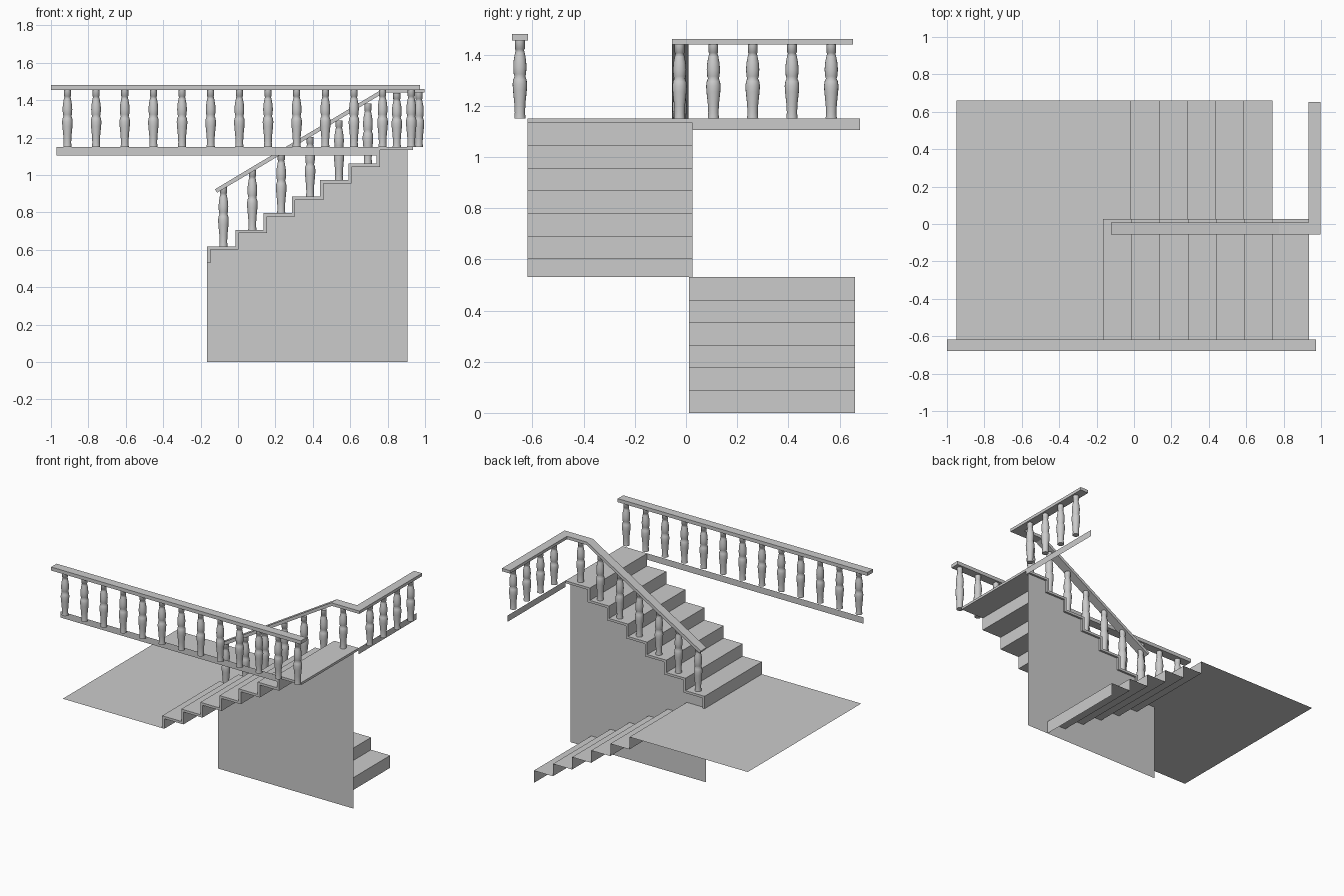
import bpy, bmesh, math

if "Cube" in bpy.data.objects:
    bpy.data.objects.remove(bpy.data.objects["Cube"])

RUN, RISE, T = 0.151, 0.0885, 0.017     # tread depth, riser height, slab thickness
X0, Z0 = -0.165, 0.53                   # foot of the upper flight


def finish(name, bm):
    bmesh.ops.recalc_face_normals(bm, faces=bm.faces)
    me = bpy.data.meshes.new(name)
    bm.to_mesh(me)
    bm.free()
    ob = bpy.data.objects.new(name, me)
    bpy.context.collection.objects.link(ob)
    return ob


def prism(name, pts, y0, y1):
    """Closed x-z outline extruded along y (flat face when y0 == y1)."""
    bm = bmesh.new()
    f = bm.faces.new([bm.verts.new((x, y0, z)) for x, z in pts])
    if y1 != y0:
        r = bmesh.ops.extrude_face_region(bm, geom=[f])
        vs = [v for v in r["geom"] if isinstance(v, bmesh.types.BMVert)]
        bmesh.ops.translate(bm, verts=vs, vec=(0, y1 - y0, 0))
    return finish(name, bm)


def strip(name, pts, y0, y1):
    """Open x-z path swept along y as a single sheet."""
    bm = bmesh.new()
    rows = [[bm.verts.new((x, y, z)) for y in (y0, y1)] for x, z in pts]
    for a, b in zip(rows, rows[1:]):
        bm.faces.new((a[0], b[0], b[1], a[1]))
    return finish(name, bm)


def box_pts(x0, x1, z0, z1):
    return [(x0, z0), (x1, z0), (x1, z1), (x0, z1)]


# upper flight: stepped slab
top, under = [], []
for k in range(7):
    x, z = X0 + RUN * k, Z0 + RISE * k
    top += [(x, z), (x, z + RISE)]
    under += [(x + T, z - (T if k else 0)), (x + T, z + RISE - T)]
# drop the lower duplicate of each inner corner by keeping the path continuous
ztop = Z0 + 7 * RISE
prism("upper_flight", top + [(0.935, ztop), (0.935, ztop - T)] + under[::-1], -0.62, 0.026)

# wall beneath the upper flight
prism("stair_wall", [(X0, 0), (X0, Z0)] + under + [(0.905, ztop - T), (0.905, 0)], 0.012, 0.012)

# lower flight and landing: thin sheets
path = []
for k in range(6):
    x = 0.74 - RUN * k
    path += [(x, Z0 / 6 * k), (x, Z0 / 6 * (k + 1))]
strip("lower_flight", path + [(X0, Z0)], 0.012, 0.66)
strip("landing", [(X0, Z0), (-0.95, Z0)], -0.62, 0.66)

# fascia strips at the upper floor edge
prism("front_fascia", box_pts(-0.97, 0.757, 1.105, 1.15), -0.62, -0.62)
strip("side_fascia", [(0.935, 1.105), (0.935, 1.15)], 0.026, 0.68)

# handrails
prism("front_handrail", box_pts(-1.0, 0.972, 1.455, 1.48), -0.68, -0.618)
prism("stair_handrail", [(-0.123, 0.924), (0.775, 1.461), (0.997, 1.461), (0.997, 1.44),
                         (0.78, 1.44), (-0.112, 0.905)], -0.055, 0.009)
prism("side_handrail", box_pts(0.934, 0.997, 1.44, 1.461), 0.009, 0.652)

# turned baluster, unit height profile (radius, height fraction)
PROFILE = [(0, 0), (0.022, 0), (0.020, 0.08), (0.022, 0.2), (0.027, 0.36), (0.0285, 0.44),
           (0.026, 0.5), (0.021, 0.54), (0.024, 0.57), (0.026, 0.66), (0.024, 0.75),
           (0.019, 0.84), (0.016, 0.88), (0.019, 0.89), (0.019, 1), (0, 1)]
bm = bmesh.new()
vs = [bm.verts.new((r, 0, h)) for r, h in PROFILE]
es = [bm.edges.new(p) for p in zip(vs, vs[1:])]
bmesh.ops.spin(bm, geom=vs + es, cent=(0, 0, 0), axis=(0, 0, 1), angle=math.tau, steps=16)
bmesh.ops.remove_doubles(bm, verts=bm.verts, dist=1e-4)
first = finish("baluster", bm)
bpy.context.view_layer.objects.active = first
first.select_set(True)
bpy.ops.object.shade_smooth_by_angle(angle=math.radians(40))
mesh = first.data
bpy.data.objects.remove(first)


def baluster(name, x, y, z, h):
    ob = bpy.data.objects.new(name, mesh)
    ob.location = (x, y, z)
    ob.scale = (1, 1, h)
    bpy.context.collection.objects.link(ob)


for i in range(13):
    baluster("front_baluster", -0.912 + 0.1532 * i, -0.649, 1.15, 0.305)
for i in range(7):
    baluster("stair_baluster", -0.078 + 0.1545 * i, -0.025, Z0 + RISE * (i + 1),
             0.32 if i < 6 else 0.29)
for i in range(4):
    baluster("side_baluster", 0.967, 0.107 + 0.1535 * i, 1.15, 0.29)
